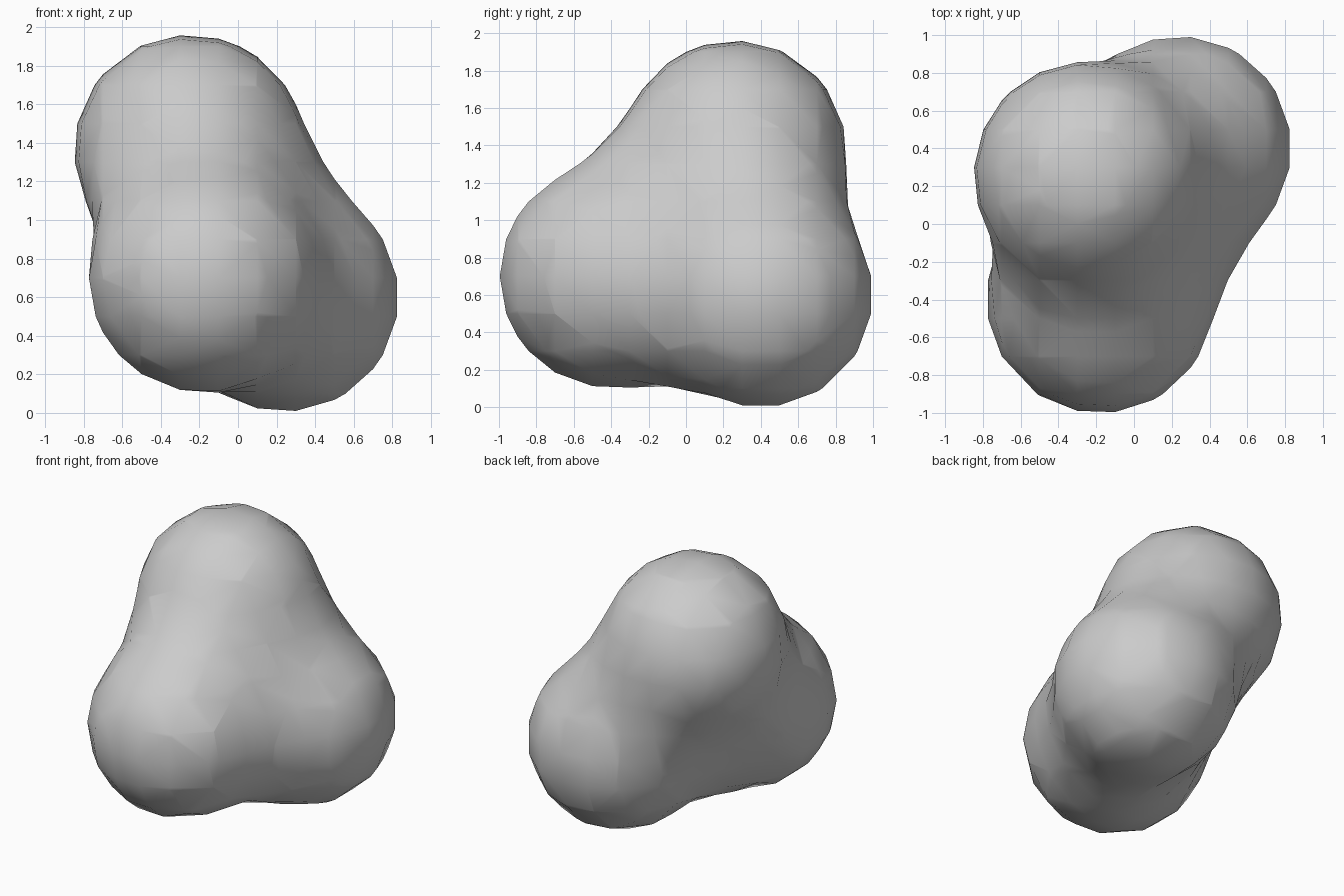
import bpy

if "Cube" in bpy.data.objects:
    bpy.data.objects.remove(bpy.data.objects["Cube"])

# One plain grey material
grey = bpy.data.materials.new("plain_grey")
grey.diffuse_color = (0.6, 0.6, 0.6, 1)
grey.use_nodes = True
grey.node_tree.nodes["Principled BSDF"].inputs["Base Color"].default_value = grey.diffuse_color

# Three equal blobs that melt into each other
meta = bpy.data.metaballs.new("blob_field")
meta.resolution = meta.render_resolution = 0.2
meta.threshold = 0.6
for centre in ((-0.25, 0.26, 1.36), (-0.18, -0.40, 0.70), (0.24, 0.40, 0.60)):
    ball = meta.elements.new(type='BALL')
    ball.co = centre
    ball.radius = 1.045
    ball.stiffness = 2.0

source = bpy.data.objects.new("blob_field", meta)
bpy.context.collection.objects.link(source)
bpy.context.view_layer.update()

# Freeze the blended surface as a mesh
graph = bpy.context.evaluated_depsgraph_get()
mesh = bpy.data.meshes.new_from_object(source.evaluated_get(graph))
mesh.name = "blended_blob"
blob = bpy.data.objects.new("blended_blob", mesh)
bpy.context.collection.objects.link(blob)
bpy.data.objects.remove(source)

# Smooth shading and colour
mesh.materials.clear()
mesh.materials.append(grey)
for face in mesh.polygons:
    face.use_smooth = True
    face.material_index = 0
